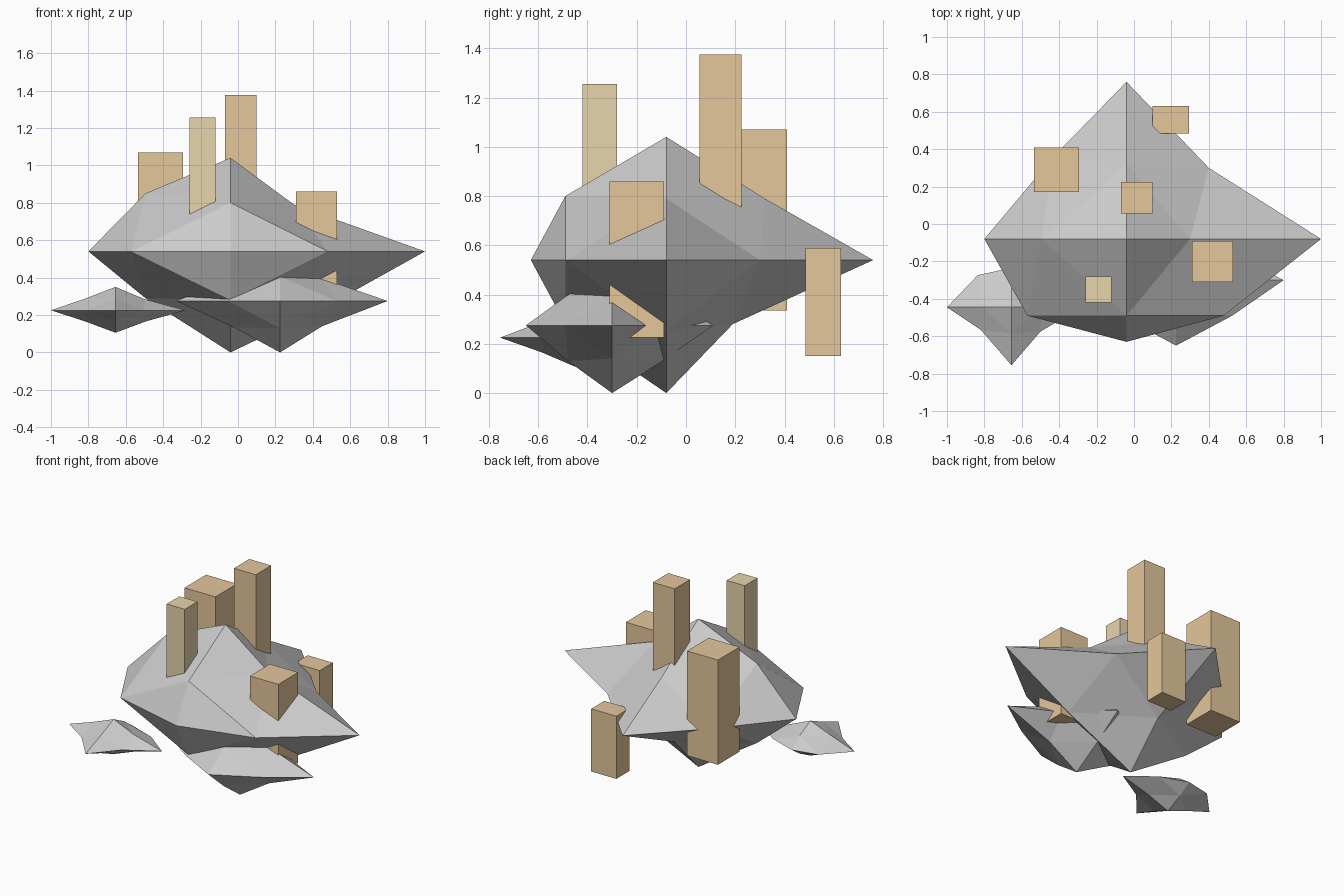
import bpy, bmesh
from mathutils import Vector

if "Cube" in bpy.data.objects:
    bpy.data.objects.remove(bpy.data.objects["Cube"])


def material(name, rgb):
    m = bpy.data.materials.new(name)
    m.diffuse_color = (*rgb, 1)
    m.use_nodes = True
    m.node_tree.nodes["Principled BSDF"].inputs["Base Color"].default_value = m.diffuse_color
    return m


def finish(name, bm, mat):
    bmesh.ops.recalc_face_normals(bm, faces=bm.faces)
    me = bpy.data.meshes.new(name)
    bm.to_mesh(me)
    bm.free()
    ob = bpy.data.objects.new(name, me)
    bpy.context.collection.objects.link(ob)
    if mat:
        me.materials.append(mat)


def rock(name, centre, tips, mids, mat=None):
    """Once-split octahedron. tips: extents -x +x -y +y -z +z.
    mids: for planes xy, xz, yz the in-plane offsets for signs --, +-, -+, ++."""
    bm = bmesh.new()
    verts = {}
    c = Vector(centre)
    for i, t in enumerate(tips):
        axis, s = i // 2, (-1, 1)[i % 2]
        v = c.copy()
        v[axis] += s * t
        verts[frozenset([(axis, s)])] = bm.verts.new(v)
    signs = [(-1, -1), (1, -1), (-1, 1), (1, 1)]
    for (a, b), row in zip([(0, 1), (0, 2), (1, 2)], mids):
        for (sa, sb), (p, q) in zip(signs, row):
            v = c.copy()
            v[a] += sa * p
            v[b] += sb * q
            verts[frozenset([(a, sa), (b, sb)])] = bm.verts.new(v)
    for sx in (-1, 1):
        for sy in (-1, 1):
            for sz in (-1, 1):
                X, Y, Z = (0, sx), (1, sy), (2, sz)
                x, y, z, xy, xz, yz = (verts[frozenset(k)] for k in
                                       ([X], [Y], [Z], [X, Y], [X, Z], [Y, Z]))
                for f in ((x, xy, xz), (y, yz, xy), (z, xz, yz), (xy, yz, xz)):
                    bm.faces.new(f)
    finish(name, bm, mat)


def block(name, x0, x1, y0, y1, z0, z1, mat):
    bm = bmesh.new()
    bmesh.ops.create_cube(bm, size=1)
    for v in bm.verts:
        v.co = (x1 if v.co.x > 0 else x0, y1 if v.co.y > 0 else y0,
                z1 if v.co.z > 0 else z0)
    finish(name, bm, mat)


green = material("moss_green", (0.36, 0.50, 0.30))
tan = material("tan", (0.78, 0.57, 0.33))
pale = material("pale_tan", (0.80, 0.67, 0.42))

# Large boulder
rock("large_boulder", (-0.04, -0.08, 0.54), (0.76, 1.04, 0.55, 0.84, 0.54, 0.50), [
    [(0.53, 0.41), (0.52, 0.41), (0.39, 0.44), (0.44, 0.38)],
    [(0.455, 0.25), (0.52, 0.29), (0.455, 0.31), (0.34, 0.25)],
    [(0.41, 0.26), (0.27, 0.26), (0.41, 0.26), (0.40, 0.25)]])

# Small boulder at the front right
rock("small_boulder", (0.225, -0.30, 0.275), (0.555, 0.575, 0.35, 0.41, 0.275, 0.275), [
    [(0.28, 0.20), (0.30, 0.19), (0.28, 0.165), (0.25, 0.165)],
    [(0.25, 0.14), (0.225, 0.135), (0.25, 0.13), (0.225, 0.12)],
    [(0.18, 0.145), (0.205, 0.145), (0.17, 0.13), (0.20, 0.13)]])

# Moss clump at the front left
rock("moss_clump", (-0.655, -0.445, 0.225), (0.345, 0.375, 0.31, 0.21, 0.12, 0.125), [
    [(0.165, 0.12), (0.155, 0.13), (0.18, 0.172), (0.195, 0.14)],
    [(0.16, 0.06), (0.16, 0.06), (0.155, 0.065), (0.155, 0.06)],
    [(0.14, 0.06), (0.12, 0.06), (0.14, 0.065), (0.12, 0.065)]])

# Upright posts set into the boulder
block("post_back_left", -0.535, -0.295, 0.17, 0.41, 0.335, 1.07, tan)
block("post_centre", -0.07, 0.10, 0.055, 0.225, 0.60, 1.375, tan)
block("post_front", -0.26, -0.12, -0.42, -0.28, 0.60, 1.255, pale)
block("post_right", 0.31, 0.53, -0.31, -0.09, 0.225, 0.86, tan)
block("post_back", 0.10, 0.295, 0.485, 0.63, 0.15, 0.59, tan)
